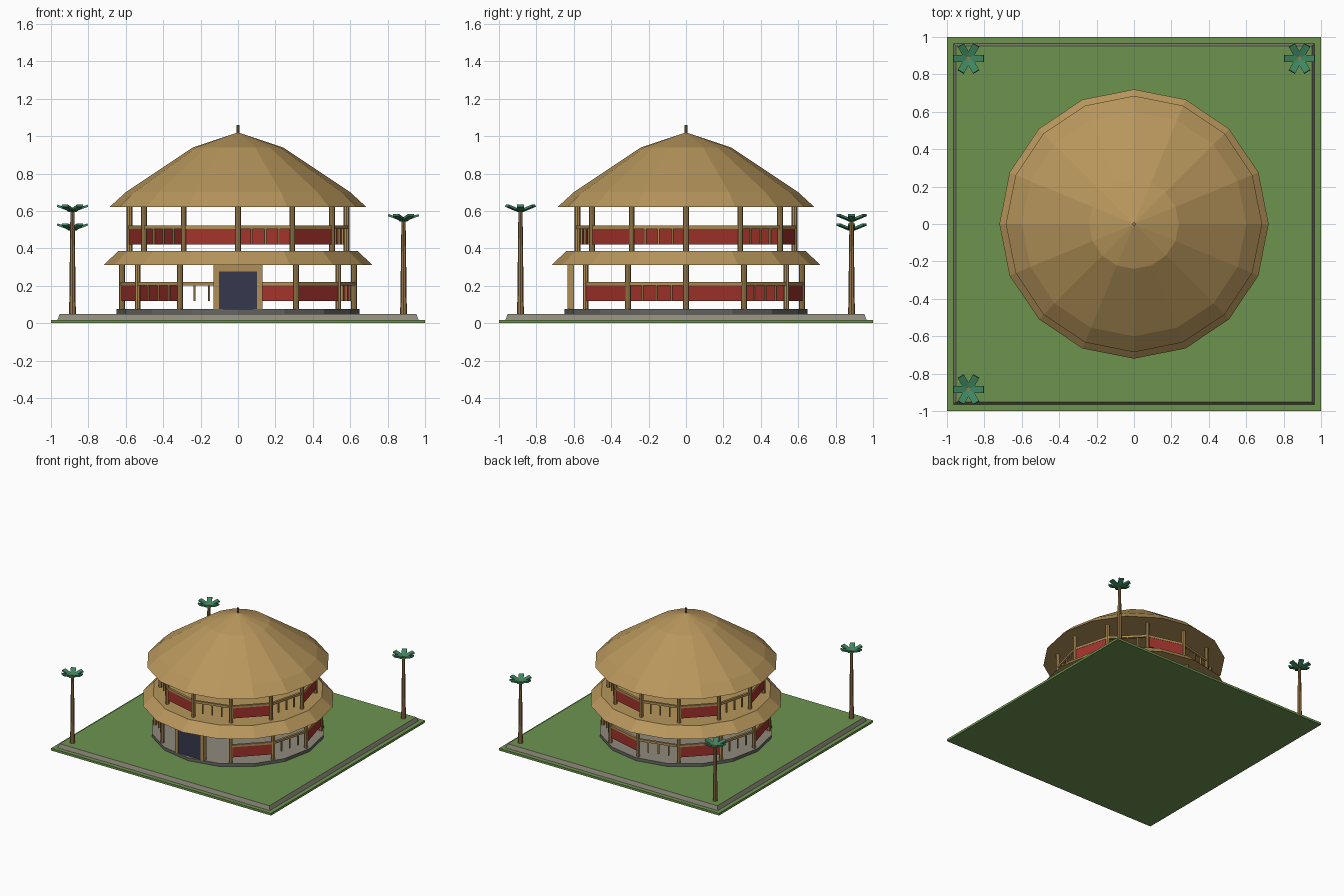
import bpy, bmesh, math
from mathutils import Matrix, Vector

if "Cube" in bpy.data.objects:
    bpy.data.objects.remove(bpy.data.objects["Cube"])


def mat(name, srgb):
    m = bpy.data.materials.new(name)
    m.diffuse_color = [((c + 0.055) / 1.055) ** 2.4 for c in srgb] + [1]
    m.use_nodes = True
    m.node_tree.nodes["Principled BSDF"].inputs["Base Color"].default_value = m.diffuse_color
    return m


GRASS = mat("grass green", (0.43, 0.58, 0.31))
STONE = mat("pale stone", (0.56, 0.54, 0.49))
DARK = mat("dark stone", (0.40, 0.40, 0.39))
THATCH = mat("thatch tan", (0.72, 0.59, 0.36))
WOOD = mat("wood tan", (0.69, 0.56, 0.34))
RED = mat("panel red", (0.64, 0.20, 0.17))
NAVY = mat("door navy", (0.21, 0.22, 0.31))
TRUNK = mat("trunk brown", (0.60, 0.47, 0.29))
LEAF = mat("palm green", (0.25, 0.53, 0.38))


def finish(name, bm, *mats):
    me = bpy.data.meshes.new(name)
    bmesh.ops.recalc_face_normals(bm, faces=bm.faces)
    bm.to_mesh(me)
    bm.free()
    for m in mats:
        me.materials.append(m)
    ob = bpy.data.objects.new(name, me)
    bpy.context.collection.objects.link(ob)
    return ob


def box(bm, loc, size, rot=0.0):
    bmesh.ops.create_cube(bm, size=1, matrix=Matrix.Translation(loc)
                          @ Matrix.Rotation(rot, 4, 'Z') @ Matrix.Diagonal((*size, 1)))


def cyl(bm, x, y, z0, z1, r0, r1=None, n=8):
    bmesh.ops.create_cone(bm, cap_ends=True, segments=n, radius1=r0,
                          radius2=r0 if r1 is None else r1, depth=z1 - z0,
                          matrix=Matrix.Translation((x, y, (z0 + z1) / 2)))


def lathe(name, profile, n, *mats, phase=0.0):
    """Closed solid from (radius, height) rings, flat faceted."""
    bm = bmesh.new()
    rings = []
    for r, z in profile:
        if r == 0:
            rings.append([bm.verts.new((0, 0, z))] * n)
        else:
            rings.append([bm.verts.new((r * math.cos(phase + math.tau * i / n),
                                        r * math.sin(phase + math.tau * i / n), z))
                          for i in range(n)])
    for a, b in zip(rings, rings[1:]):
        for i in range(n):
            j = (i + 1) % n
            bm.faces.new([a[i], a[j], b[j]] if b[i] is b[j] else [a[i], a[j], b[j], b[i]])
    for ring in (rings[0], rings[-1]):
        if ring[0] is not ring[1]:
            bm.faces.new(ring)
    if len(mats) > 1:  # second colour on the upward faces
        bmesh.ops.recalc_face_normals(bm, faces=bm.faces)
        for f in bm.faces:
            f.material_index = int(f.normal.z > 0.9)
    return finish(name, bm, *mats)


# Square grounds: lawn edge, then a raised terrace with grass on top
S = math.sqrt(2)
lathe("lawn", [(1.0 * S, 0), (1.0 * S, 0.018)], 4, GRASS, phase=math.pi / 4)
lathe("terrace", [(0.965 * S, 0.018), (0.955 * S, 0.045), (0.953 * S, 0.05)], 4,
      STONE, GRASS, phase=math.pi / 4)

# Round floor and thatched roofs
lathe("floor_slab", [(0.65, 0.05), (0.65, 0.075)], 16, DARK, STONE)
lathe("lower_roof", [(0.72, 0.31), (0.64, 0.385)], 16, THATCH)
lathe("upper_roof", [(0.685, 0.622), (0.60, 0.70), (0.24, 0.94), (0, 1.02)], 16, THATCH)
bm = bmesh.new()
cyl(bm, 0, 0, 1.0, 1.058, 0.009)
finish("finial", bm, TRUNK)


# One storey: twelve posts, railings, alternating panels and balusters
def storey(prefix, r, z0, z1, rail_z, open_bays, skip_posts):
    posts, rails, balusters, panels = (bmesh.new() for _ in range(4))
    corner = [Vector((r * math.cos(math.radians(30 * i)),
                      r * math.sin(math.radians(30 * i)), 0)) for i in range(13)]
    for i in range(12):
        a, b = corner[i], corner[i + 1]
        if i not in skip_posts:
            cyl(posts, a.x, a.y, z0, z1, 0.015)
        if i in open_bays:
            continue
        mid, length = (a + b) / 2, (b - a).length
        rot = math.atan2(b.y - a.y, b.x - a.x)
        box(rails, (mid.x, mid.y, rail_z), (length, 0.018, 0.018), rot)
        if i % 2 == 0:
            box(panels, (mid.x, mid.y, rail_z - 0.05), (length - 0.01, 0.014, 0.084), rot)
        else:
            for k in (0.25, 0.5, 0.75):
                p = a.lerp(b, k)
                box(balusters, (p.x, p.y, rail_z - 0.05), (0.01, 0.01, 0.084), rot)
    finish(prefix + "_posts", posts, WOOD)
    finish(prefix + "_rails", rails, WOOD)
    finish(prefix + "_balusters", balusters, WOOD)
    finish(prefix + "_panels", panels, RED)


storey("lower", 0.62, 0.075, 0.32, 0.211, (8, 9), (9,))
storey("upper", 0.58, 0.385, 0.63, 0.512, (), ())

# Entrance
bm = bmesh.new()
for s in (-1, 1):
    box(bm, (s * 0.116, -0.615, 0.195), (0.03, 0.035, 0.24))
box(bm, (0, -0.615, 0.295), (0.21, 0.035, 0.04))
finish("door_frame", bm, WOOD)
bm = bmesh.new()
box(bm, (0, -0.615, 0.175), (0.204, 0.022, 0.2))
finish("door", bm, NAVY)

# Palms: tapered trunk with six raised fronds
for name, x, y, top in (("front_left", -0.885, -0.885, 0.61),
                        ("back_left", -0.885, 0.885, 0.51),
                        ("back_right", 0.885, 0.885, 0.56)):
    bm = bmesh.new()
    cyl(bm, x, y, 0.05, top, 0.018, 0.011)
    finish(name + "_palm_trunk", bm, TRUNK)
    bm = bmesh.new()
    for i in range(6):
        m = (Matrix.Translation((x, y, top - 0.012))
             @ Matrix.Rotation(math.radians(60 * i), 4, 'Z')
             @ Matrix.Rotation(math.radians(-20), 4, 'Y')
             @ Matrix.Translation((0.046, 0, 0)) @ Matrix.Diagonal((0.082, 0.038, 0.012, 1)))
        bmesh.ops.create_cube(bm, size=1, matrix=m)
    finish(name + "_palm_fronds", bm, LEAF)
